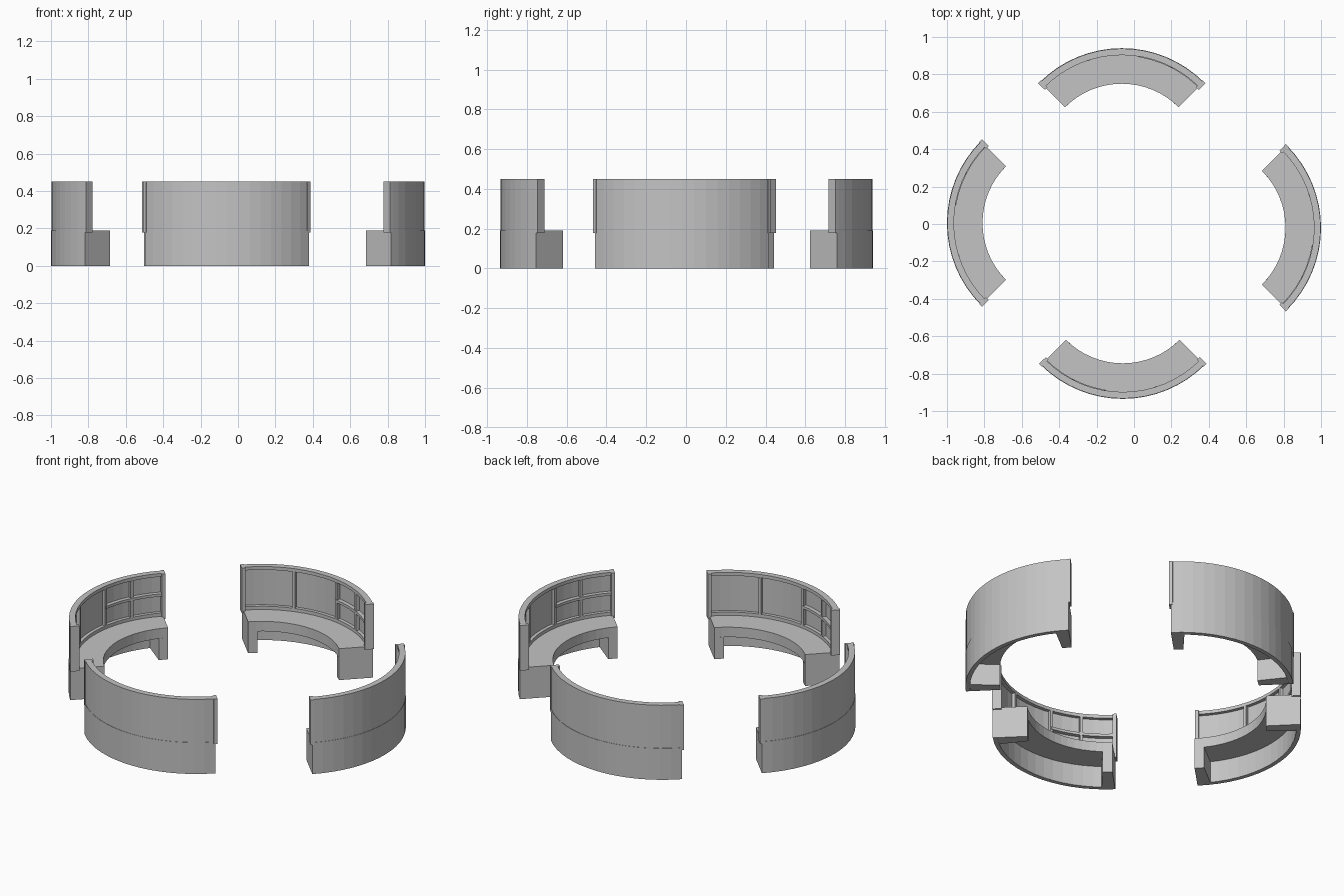
import bpy, bmesh, math

if "Cube" in bpy.data.objects:
    bpy.data.objects.remove(bpy.data.objects["Cube"])

grey = bpy.data.materials.new("light_grey")
grey.diffuse_color = (0.55, 0.55, 0.55, 1)
grey.use_nodes = True
grey.node_tree.nodes["Principled BSDF"].inputs["Base Color"].default_value = grey.diffuse_color


def arc(name, centre, turn, r0, r1, a0, a1, z0, z1):
    """Curved block between two radii, two angles (degrees) and two heights."""
    n = max(1, round((a1 - a0) / 5.625))
    bm = bmesh.new()
    rings = []
    for i in range(n + 1):
        a = math.radians(turn + a0 + (a1 - a0) * i / n)
        c, s = math.cos(a), math.sin(a)
        rings.append([bm.verts.new((centre[0] + r * c, centre[1] + r * s, z))
                      for r, z in ((r0, z0), (r1, z0), (r1, z1), (r0, z1))])
    for p, q in zip(rings, rings[1:]):
        for k in range(4):
            m = (k + 1) % 4
            bm.faces.new((p[k], p[m], q[m], q[k]))
    bm.faces.new(rings[0])
    bm.faces.new(rings[-1])
    bmesh.ops.recalc_face_normals(bm, faces=bm.faces[:])
    mesh = bpy.data.meshes.new(name)
    bm.to_mesh(mesh)
    bm.free()
    mesh.materials.append(grey)
    ob = bpy.data.objects.new(name, mesh)
    bpy.context.collection.objects.link(ob)


# Four quarter-circle benches: name, arc centre, facing angle
benches = [("right", (0.38, -0.02), 0), ("back", (-0.065, 0.32), 90),
           ("left", (-0.38, 0.005), 180), ("front", (-0.06, -0.315), 270)]

for side, c, turn in benches:
    def part(name, *dims):
        arc(side + "_" + name, c, turn, *dims)

    # Base: seat slab, outer wall and two end legs
    part("seat", 0.43, 0.595, -45, 45, 0.13, 0.19)
    part("base_wall", 0.595, 0.62, -45, 45, 0, 0.19)
    part("leg_a", 0.43, 0.595, -45, -38, 0, 0.13)
    part("leg_b", 0.43, 0.595, 38, 45, 0, 0.13)

    # Backrest: outer panel, rails and end posts
    part("back_panel", 0.603, 0.618, -45, 45, 0.19, 0.45)
    part("top_rail", 0.583, 0.603, -45, 45, 0.43, 0.45)
    part("bottom_rail", 0.583, 0.603, -45, 45, 0.19, 0.21)
    part("end_post_a", 0.572, 0.622, -46, -44, 0.177, 0.45)
    part("end_post_b", 0.572, 0.622, 44, 46, 0.177, 0.45)

    # Dividers, and a shelf across the two narrow bays
    for i, a in enumerate((-27, -9.5, 17.5)):
        part("divider_%d" % i, 0.581, 0.603, a - 0.8, a + 0.8, 0.21, 0.43)
    part("shelf", 0.579, 0.603, -44, -9.5, 0.312, 0.328)
